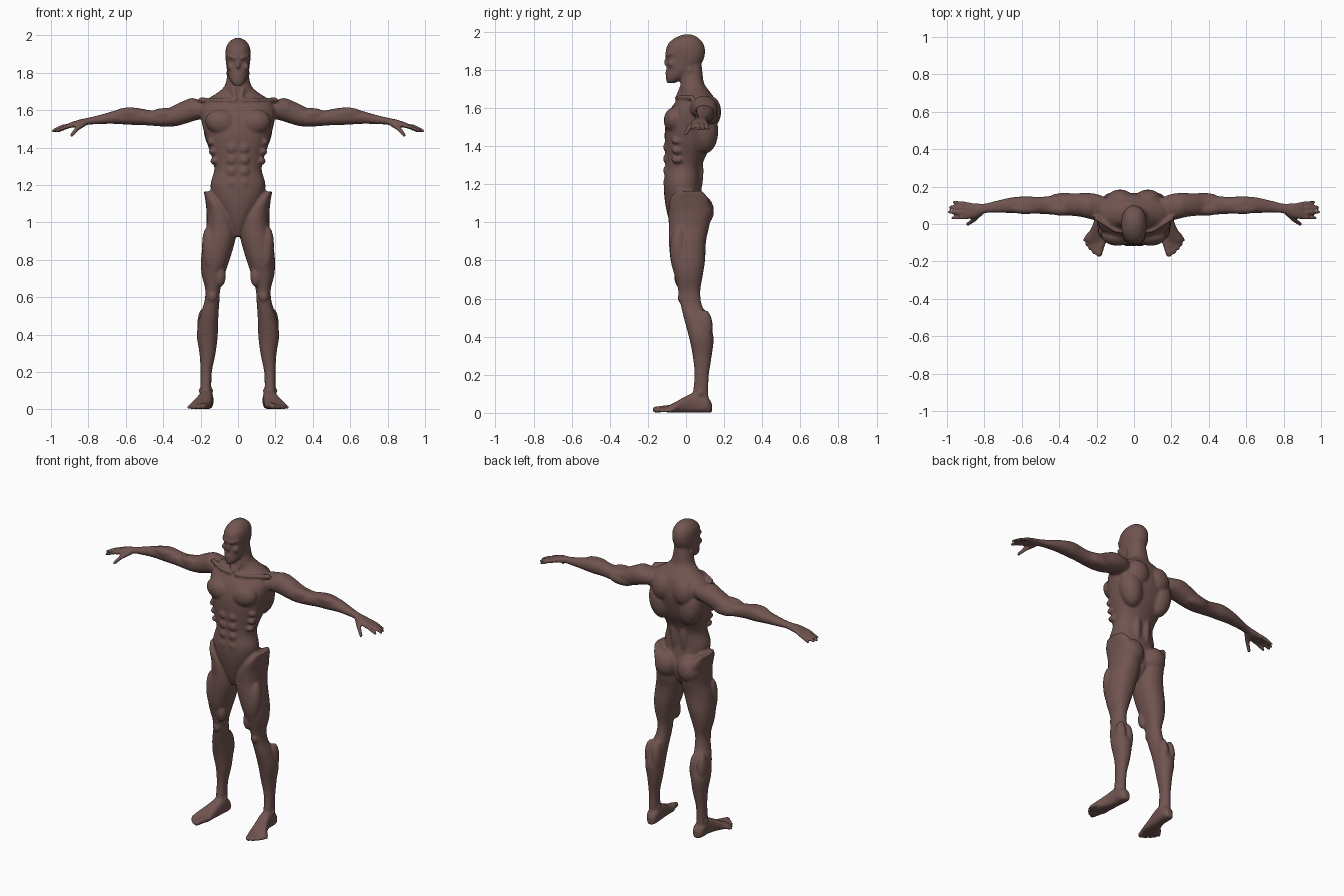
import bpy, math
from mathutils import Vector

verts, faces = [], []
SIDES = 28


def skin_rings(rings, mirrored=True):
    """Closed skin through rings of points, with a mirrored twin if wanted."""
    n = len(rings[0])
    for side in ((1, -1) if mirrored else (1,)):
        base = len(verts)
        verts.extend((side * p[0], p[1], p[2]) for ring in rings for p in ring)
        new = [tuple(range(n))[::-1], tuple(range((len(rings) - 1) * n, len(rings) * n))]
        for i in range(len(rings) - 1):
            for k in range(n):
                a, b = i * n + k, i * n + (k + 1) % n
                new.append((a, b, b + n, a + n))
        for f in new:
            faces.append(tuple(base + k for k in (f if side > 0 else f[::-1])))


def spline(a, b, c, d, t):
    return tuple(0.5 * (2 * q + (r - p) * t + (2 * p - 5 * q + 4 * r - s) * t * t
                        + (3 * q - p - 3 * r + s) * t ** 3)
                 for p, q, r, s in zip(a, b, c, d))


def loft(keys, axis, mirrored=True, power=2.2, steps=4):
    """Skin through sections (position, min1, max1, min2, max2) along an axis."""
    rows = []
    for i in range(len(keys) - 1):
        quad = [keys[max(i - 1, 0)], keys[i], keys[i + 1], keys[min(i + 2, len(keys) - 1)]]
        rows += [spline(*quad, k / steps) for k in range(steps)]
    rows.append(keys[-1])
    rings = []
    for t, lo1, hi1, lo2, hi2 in rows:
        ring = []
        for k in range(SIDES):
            a = 2 * math.pi * k / SIDES
            ca, sa = math.cos(a), math.sin(a)
            u = (lo1 + hi1) / 2 + (hi1 - lo1) / 2 * math.copysign(abs(ca) ** (2 / power), ca)
            v = (lo2 + hi2) / 2 + (hi2 - lo2) / 2 * math.copysign(abs(sa) ** (2 / power), sa)
            # sections along y swap u and v order, so the ring runs backwards there
            ring.append({'x': (t, u, v), 'y': (u, t, v), 'z': (u, v, t)}[axis])
        rings.append(ring[::-1] if axis == 'y' else ring)
    skin_rings(rings, mirrored)


def ball(center, radii, tilt=0, seg=16):
    """Mirrored pair of ellipsoids; tilt turns them in the front plane."""
    c, s = math.cos(math.radians(tilt)), math.sin(math.radians(tilt))
    rings = []
    for i in range(11):
        h = math.pi * (0.02 + 0.96 * i / 10)
        ring = []
        for k in range(seg):
            a = 2 * math.pi * k / seg
            x = radii[0] * math.sin(h) * math.cos(a)
            y = radii[1] * math.sin(h) * math.sin(a)
            z = -radii[2] * math.cos(h)
            ring.append((center[0] + c * x + s * z, center[1] + y, center[2] - s * x + c * z))
        rings.append(ring)
    skin_rings(rings)


def strand(points, radii, seg=12):
    """Mirrored tapering strand with rounded ends."""
    pts = [Vector(p) for p in points]
    span = pts[-1] - pts[0]
    ref = min((Vector(e) for e in ((1, 0, 0), (0, 1, 0), (0, 0, 1))), key=lambda e: abs(e.dot(span)))
    first, last = (pts[1] - pts[0]).normalized(), (pts[-1] - pts[-2]).normalized()
    caps = ((.97, .25), (.7, .71), (.35, .94))
    path = [(pts[0] - first * radii[0] * h, radii[0] * w, first) for h, w in caps]
    for i, p in enumerate(pts):
        d = (pts[min(i + 1, len(pts) - 1)] - pts[max(i - 1, 0)]).normalized()
        path.append((p, radii[i], d))
    path += [(pts[-1] + last * radii[-1] * h, radii[-1] * w, last) for h, w in caps[::-1]]
    rings = []
    for p, r, d in path:
        u = ref.cross(d).normalized()
        v = d.cross(u)
        rings.append([p + r * (u * math.cos(2 * math.pi * k / seg) + v * math.sin(2 * math.pi * k / seg))
                      for k in range(seg)])
    skin_rings(rings)


def centred(z, half, front, back):
    return (z, -half, half, front, back)


# torso and neck
loft([centred(*k) for k in (
    (0.925, .018, -.055, .04), (0.98, .05, -.08, .085), (1.05, .09, -.10, .10),
    (1.12, .13, -.112, .09), (1.20, .147, -.117, .078), (1.28, .127, -.108, .08),
    (1.34, .137, -.108, .10), (1.40, .158, -.11, .13), (1.47, .178, -.112, .152),
    (1.54, .195, -.102, .165), (1.60, .20, -.078, .162), (1.65, .175, -.042, .15),
    (1.69, .115, -.025, .122), (1.73, .072, -.03, .095), (1.80, .055, -.03, .085),
    (1.84, .05, -.02, .08))], 'z', mirrored=False)

# head
loft([centred(*k) for k in (
    (1.732, .022, -.10, -.055), (1.76, .043, -.106, -.01), (1.80, .056, -.104, .05),
    (1.85, .064, -.100, .09), (1.90, .068, -.106, .10), (1.94, .062, -.092, .09),
    (1.97, .042, -.055, .062), (1.986, .015, -.015, .03))], 'z', mirrored=False)
strand([(.003, -.10, 1.882), (.022, -.10, 1.88), (.05, -.075, 1.888)], [.010, .011, .010])
strand([(.001, -.10, 1.875), (.001, -.108, 1.835)], [.006, .010])
ball((.038, -.075, 1.832), (.022, .022, .02))
ball((.002, -.094, 1.785), (.024, .015, .014))

# chest, shoulder, back and belly muscles
ball((.088, -.062, 1.535), (.088, .055, .068), tilt=-12)
ball((.245, .095, 1.607), (.062, .066, .058))
ball((.11, .10, 1.48), (.072, .07, .12), tilt=10)
ball((.075, .125, 1.58), (.075, .06, .085))
ball((.034, .06, 1.27), (.028, .032, .13))
for row in range(4):
    ball((.032, -.099, 1.21 + .062 * row), (.029, .021, .029))
for row in range(3):
    ball((.125 + .008 * row, -.045, 1.33 + .05 * row), (.024, .032, .02), tilt=25)
strand([(.02, -.048, 1.652), (.10, -.035, 1.655), (.2, .03, 1.655)], [.012, .011, .014])
strand([(.014, -.04, 1.665), (.048, .02, 1.80)], [.012, .016])

# arms and palms
loft([(x, y - hy, y + hy, z - hz, z + hz) for x, y, hy, z, hz in (
    (.12, .08, .05, 1.60, .05), (.20, .09, .07, 1.603, .052), (.26, .10, .066, 1.597, .062),
    (.32, .103, .06, 1.577, .06), (.38, .103, .057, 1.56, .048), (.46, .10, .048, 1.558, .041),
    (.52, .10, .045, 1.565, .044), (.58, .102, .046, 1.568, .046), (.66, .10, .041, 1.562, .035),
    (.74, .092, .031, 1.55, .024), (.80, .083, .026, 1.541, .019), (.85, .073, .039, 1.53, .019),
    (.90, .071, .044, 1.519, .014))], 'x')
ball((.39, .08, 1.578), (.08, .036, .034))
ball((.37, .135, 1.55), (.09, .032, .036))
ball((.58, .082, 1.585), (.085, .03, .03))

# fingers and thumb
for y0, y1, tip in ((.105, .116, .962), (.083, .09, .982), (.06, .064, .99), (.038, .032, .97)):
    strand([(.885, y0, 1.52), (tip - .045, (y0 + y1) / 2, 1.51), (tip, y1, 1.489)],
           [.0125, .0115, .009])
strand([(.82, .06, 1.53), (.86, .02, 1.502), (.89, -.002, 1.465)], [.016, .013, .010])

# legs, starting with the flared hip rim
loft([(1.165, .135, .183, -.05, .085), (1.12, .09, .175, -.085, .12),
      (1.05, .03, .168, -.092, .133), (.97, .010, .170, -.09, .12),
      (.90, .016, .185, -.09, .105), (.80, .045, .198, -.081, .10),
      (.72, .072, .194, -.06, .088), (.64, .095, .175, -.040, .075),
      (.57, .10, .181, -.028, .082), (.50, .105, .203, -.012, .113),
      (.40, .108, .22, .015, .144), (.30, .12, .206, .035, .135),
      (.20, .14, .20, .045, .12), (.10, .143, .20, .035, .117),
      (.03, .145, .195, .02, .125)], 'z')
ball((.082, .075, 1.06), (.078, .072, .085))
ball((.15, -.038, .85), (.042, .046, .13), tilt=4)
ball((.095, -.03, .715), (.03, .032, .06))
ball((.137, -.024, .605), (.026, .02, .03))
ball((.138, .1, .44), (.032, .042, .10))
ball((.188, .098, .45), (.03, .042, .09))
ball((.172, .075, .10), (.04, .018, .022))

# feet and toes
loft([(y, x - w, x + w, .001, top) for y, x, w, top in (
    (-.10, .20, .05, .034), (-.085, .20, .057, .042), (-.05, .192, .051, .06),
    (0, .178, .041, .088), (.05, .170, .037, .105), (.11, .168, .036, .085),
    (.136, .165, .018, .05))], 'y', power=2.7)
for x0, y0, x1, y1, r in ((.165, -.085, .187, -.16, .017), (.192, -.09, .213, -.15, .013),
                          (.213, -.085, .234, -.13, .012), (.232, -.075, .25, -.108, .011),
                          (.243, -.055, .262, -.085, .010)):
    strand([(x0, y0, .024), (x1, y1, r)], [r * 1.1, r])

# one continuous skin over all the parts
mesh = bpy.data.meshes.new("body")
mesh.from_pydata(verts, [], faces)
mesh.update()
body = bpy.data.objects.new("body", mesh)
bpy.context.collection.objects.link(body)

skin = bpy.data.materials.new("brown_skin")
skin.diffuse_color = (.165, .090, .080, 1)
mesh.materials.append(skin)
mesh.polygons.foreach_set("use_smooth", [True] * len(mesh.polygons))

fuse = body.modifiers.new("fuse", 'REMESH')
fuse.mode = 'VOXEL'
fuse.voxel_size = .0075
fuse.use_smooth_shade = True
soften = body.modifiers.new("soften", 'SMOOTH')
soften.factor = .5
soften.iterations = 3
